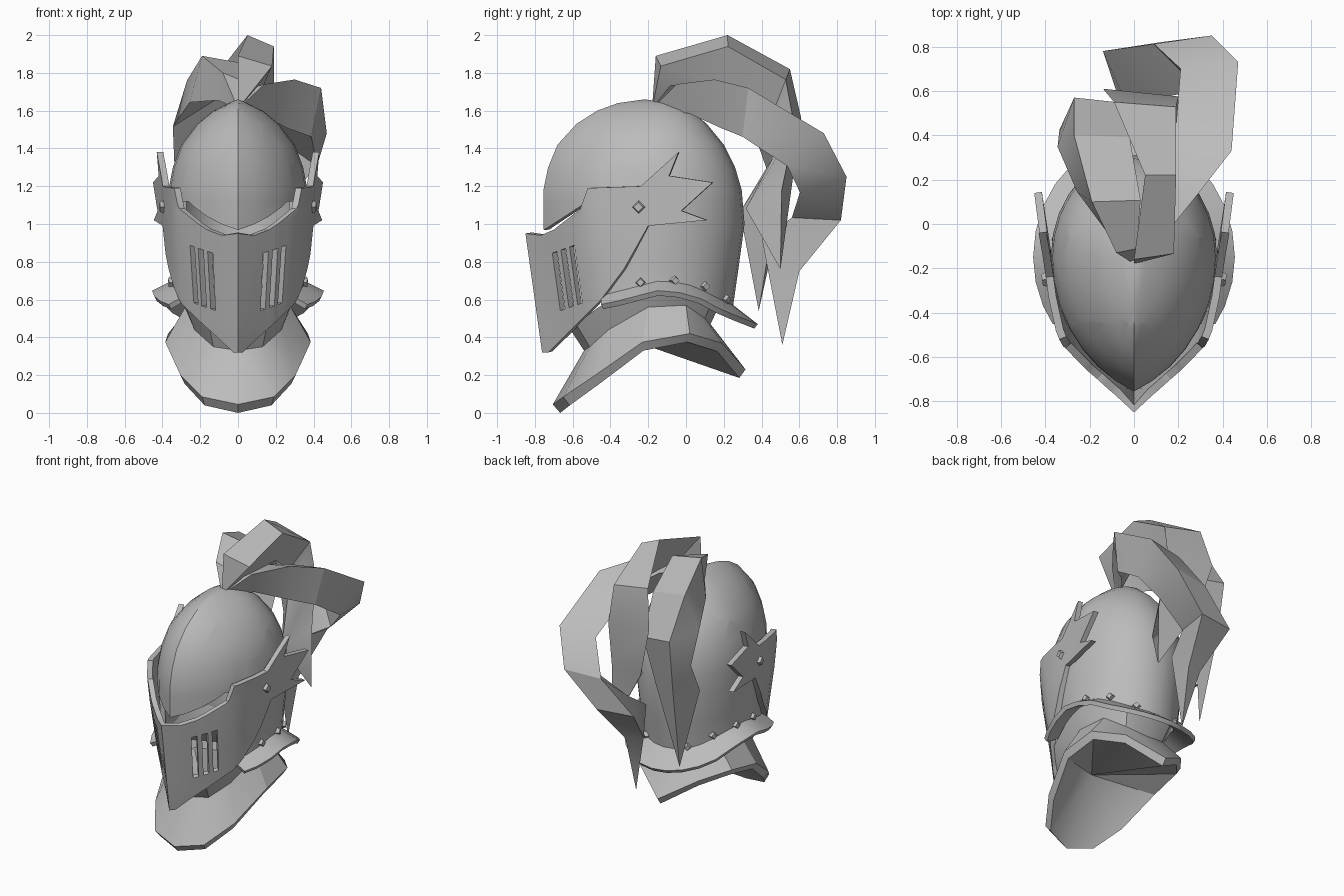
import bpy, bmesh, math
from mathutils import Vector, Matrix
from mathutils.bvhtree import BVHTree

if "Cube" in bpy.data.objects:
    bpy.data.objects.remove(bpy.data.objects["Cube"])

steel = bpy.data.materials.new("grey_steel")
steel.diffuse_color = (0.5, 0.5, 0.5, 1)
steel.use_nodes = True
steel.node_tree.nodes["Principled BSDF"].inputs["Base Color"].default_value = steel.diffuse_color


def finish(name, bm, thickness=0.0, mirror=False, angle=30):
    me = bpy.data.meshes.new(name)
    bm.to_mesh(me)
    bm.free()
    ob = bpy.data.objects.new(name, me)
    bpy.context.collection.objects.link(ob)
    me.materials.append(steel)
    bpy.ops.object.select_all(action='DESELECT')
    bpy.context.view_layer.objects.active = ob
    ob.select_set(True)
    if mirror:
        m = ob.modifiers.new("mirror", 'MIRROR')
        m.merge_threshold = 0.002
        bpy.ops.object.modifier_apply(modifier="mirror")
    if thickness:
        s = ob.modifiers.new("thickness", 'SOLIDIFY')
        s.thickness, s.offset = thickness, -1
        bpy.ops.object.modifier_apply(modifier="thickness")
    bpy.ops.object.shade_smooth_by_angle(angle=math.radians(angle))
    return ob


def interp(table, v):
    if v <= table[0][0]:
        return table[0][1]
    for (a, fa), (b, fb) in zip(table, table[1:]):
        if v <= b:
            return fa + (fb - fa) * (v - a) / (b - a)
    return table[-1][1]


def loft(bm, rings, cap_start=None, cap_end=None):
    """Skin closed rings of points; optional apex points close the ends."""
    vs = [[bm.verts.new(p) for p in r] for r in rings]
    n = len(vs[0])
    for a, b in zip(vs, vs[1:]):
        for i in range(n):
            j = (i + 1) % n
            bm.faces.new((a[i], a[j], b[j], b[i]))
    for tip, ring in ((cap_start, vs[0]), (cap_end, vs[-1])):
        if tip is not None:
            t = bm.verts.new(tip)
            for i in range(n):
                bm.faces.new((t, ring[i], ring[(i + 1) % n]))
    bmesh.ops.recalc_face_normals(bm, faces=bm.faces)


def cut(bm, co, no):
    bmesh.ops.bisect_plane(bm, geom=bm.verts[:] + bm.edges[:] + bm.faces[:],
                           plane_co=co, plane_no=no, dist=1e-5)


# --- skull: egg-shaped rings with a keel at the front, flared at the hem
def skull_ring(yf, yb, w, zf, n=28):
    pts, yc = [], -0.15
    for i in range(n):
        t = 2 * math.pi * i / n
        u = min(t, 2 * math.pi - t)
        c = math.cos(u)
        if u < math.pi / 2:
            y = yc - (yc - yf) * (0.55 * c + 0.45 * (1 - 2 * u / math.pi))
        else:
            y = yc - (yb - yc) * c
        pts.append((w * math.sin(t), y, zf(y)))
    return pts


HEM = [(-0.45, 0.57), (-0.12, 0.655), (0.05, 0.62), (0.2, 0.54), (0.38, 0.47)]
# height, front, back, half width
PROFILE = [(1.64, -0.36, -0.08, 0.05), (1.6, -0.47, 0.03, 0.13), (1.53, -0.58, 0.11, 0.215),
           (1.42, -0.68, 0.2, 0.3), (1.3, -0.73, 0.26, 0.345), (1.18, -0.755, 0.295, 0.368),
           (1.0, -0.755, 0.31, 0.375), (0.78, -0.74, 0.28, 0.355)]
rings = [skull_ring(f, b, w, lambda y, z=z: z) for z, f, b, w in PROFILE]
rings.append(skull_ring(-0.72, 0.25, 0.355, lambda y: interp(HEM, y) + 0.05))
rings.append(skull_ring(-0.75, 0.38, 0.455, lambda y: interp(HEM, y)))
bm = bmesh.new()
loft(bm, rings, cap_start=(0, -0.22, 1.66))
# face opening
brow_co, brow_no = Vector((0, -0.75, 0.97)), Vector((0, -0.13, 0.2)).normalized()
cut(bm, brow_co, brow_no)
cut(bm, (0, -0.45, 0), (0, 1, 0))
cut(bm, (0, 0, 1.12), (0, 0, 1))
gone = []
for f in bm.faces:
    c = f.calc_center_median()
    if c.y < -0.45 and c.z < 1.12 and (c - brow_co).dot(brow_no) < 0:
        gone.append(f)
bmesh.ops.delete(bm, geom=gone, context='FACES')
skull = finish("skull", bm, thickness=0.03)

# --- visor: side outline with star-shaped hinge, bent round the face
OUTLINE = [(-0.85, 0.95), (-0.762, 0.32), (-0.73, 0.32), (-0.45, 0.6), (-0.33, 0.76), (-0.2, 0.99),
           (0.11, 1.02), (-0.025, 1.07), (0.14, 1.22), (-0.09, 1.255), (-0.04, 1.38),
           (-0.24, 1.2), (-0.52, 1.19), (-0.56, 1.08), (-0.7, 0.97), (-0.77, 0.94)]
BEND = [(0, 0), (0.1, 0.11), (0.2, 0.215), (0.32, 0.32), (0.4, 0.352), (0.55, 0.385),
        (0.75, 0.412), (1.0, 0.45)]
SLITS = (-0.71, -0.662, -0.614)


def visor_front(z):
    return -0.85 + 0.14 * (0.95 - z)


bm = bmesh.new()
bm.faces.new([bm.verts.new((0, y, z)) for y, z in OUTLINE])
bm.normal_update()
bmesh.ops.triangulate(bm, faces=bm.faces[:], ngon_method='EAR_CLIP')
for d, _ in BEND[1:-1]:
    cut(bm, (0, visor_front(0.95) + d, 0.95), Vector((0, 1, 0.14)).normalized())
for s in SLITS:
    for e in (0, 0.026):
        cut(bm, (0, s + e, 0.86), Vector((0, 1, 0.14)).normalized())
for z in (0.55, 0.87):
    cut(bm, (0, -0.64, z), Vector((0, -0.35, 1)).normalized())
gone = []
for f in bm.faces:
    c = f.calc_center_median()
    y = c.y + 0.14 * (c.z - 0.86)
    z = c.z - 0.35 * (c.y + 0.64)
    if 0.55 < z < 0.87 and any(s < y < s + 0.026 for s in SLITS):
        gone.append(f)
bmesh.ops.delete(bm, geom=gone, context='FACES')
for v in bm.verts:
    d = v.co.y - visor_front(v.co.z)
    low = min(1, max(0, (0.95 - v.co.z) / 0.64))
    v.co.x = interp(BEND, d) * (1 - 0.28 * low * max(0, 1 - d / 0.6))
for f in bm.faces:
    f.normal_update()
    if f.normal.x < 0:
        f.normal_flip()
visor = finish("visor", bm, thickness=0.035, mirror=True)


# --- neck and collar: two half rings, the others scaled from them
def scaled_ring(pts, s, dz):
    half = [(x * s, -0.15 + (y + 0.15) * s, z + dz) for x, y, z in pts]
    return half + [(-x, y, z) for x, y, z in reversed(half[1:-1])]


WAIST = [(0, -0.54, 0.33), (0.13, -0.51, 0.35), (0.23, -0.41, 0.44), (0.28, -0.2, 0.56),
         (0.25, 0.0, 0.57), (0.15, 0.1, 0.5), (0, 0.13, 0.47)]
EDGE = [(0, -0.705, 0.045), (0.19, -0.65, 0.085), (0.305, -0.48, 0.2), (0.385, -0.23, 0.375),
        (0.37, 0.02, 0.42), (0.23, 0.19, 0.37), (0, 0.315, 0.23)]
bm = bmesh.new()
loft(bm, [scaled_ring(WAIST, 1.2, 0.12), scaled_ring(WAIST, 1, 0),
          scaled_ring(EDGE, 1, 0), scaled_ring(EDGE, 0.93, -0.045)], cap_end=(0, -0.42, 0.43))
finish("collar", bm)

# --- rivets on the hem and at the visor hinge
bpy.context.view_layer.update()
dg = bpy.context.evaluated_depsgraph_get()
bm = bmesh.new()
for ob, r, spots in ((skull, 0.034, [(-0.24, 0.69), (-0.06, 0.7), (0.1, 0.67), (0.21, 0.6)]),
                     (visor, 0.042, [(-0.25, 1.09)])):
    tree = BVHTree.FromObject(ob, dg)
    for y, z in spots:
        for side in (1, -1):
            loc, no, _, _ = tree.ray_cast(Vector((side, y, z)), Vector((-side, 0, 0)))
            if loc is None:
                continue
            rot = no.to_track_quat('Z', 'Y').to_matrix().to_4x4()
            bmesh.ops.create_cone(bm, cap_ends=True, segments=4, radius1=r, radius2=r * 0.6,
                                  depth=0.04, matrix=Matrix.Translation(loc) @ rot)
finish("rivets", bm)


# --- plume: feathers with a three-sided section that curl round one axis
def feather(name, rail, tip, widths, drop, depth, shift):
    rings = []
    for i, (p, w) in enumerate(zip(rail, widths)):
        p = Vector(p)
        s = 0.65 if i == 0 else 1.0
        inward = Vector((0, 0.25 - p.y, 1.05 - p.z)).normalized()
        rings.append([p, p + Vector((w, 0, 0)) + inward * drop,
                      p + inward * depth * s + Vector((shift * w, 0, 0))])
    bm = bmesh.new()
    loft(bm, rings, cap_start=(0, -0.18, 1.61), cap_end=tip)
    finish(name, bm)


feather("right_feather", [(0.14, -0.05, 1.74), (0.3, 0.15, 1.765), (0.44, 0.33, 1.72),
                          (0.47, 0.73, 1.48), (0.35, 0.85, 1.25), (0.12, 0.82, 1.02),
                          (0.05, 0.6, 0.75)], (0.03, 0.51, 0.36),
        (-0.12, -0.2, -0.26, -0.26, -0.26, -0.26, -0.12), 0.04, 0.26, 0.2)
feather("middle_feather", [(0, -0.16, 1.89), (0.05, 0.22, 2.0), (-0.09, 0.55, 1.82),
                           (-0.14, 0.61, 1.56), (-0.04, 0.56, 1.2)],
        (0.22, 0.5, 0.76), (0.18, 0.14, 0.28, 0.34, 0.26), 0.06, 0.27, 0.6)
feather("left_feather", [(-0.08, -0.13, 1.8), (-0.19, 0.1, 1.89), (-0.27, 0.4, 1.76),
                         (-0.27, 0.57, 1.5), (-0.26, 0.52, 1.15)],
        (-0.22, 0.385, 0.54), (0.09, 0.22, 0.25, 0.22, 0.16), 0.04, 0.25, -0.3)
